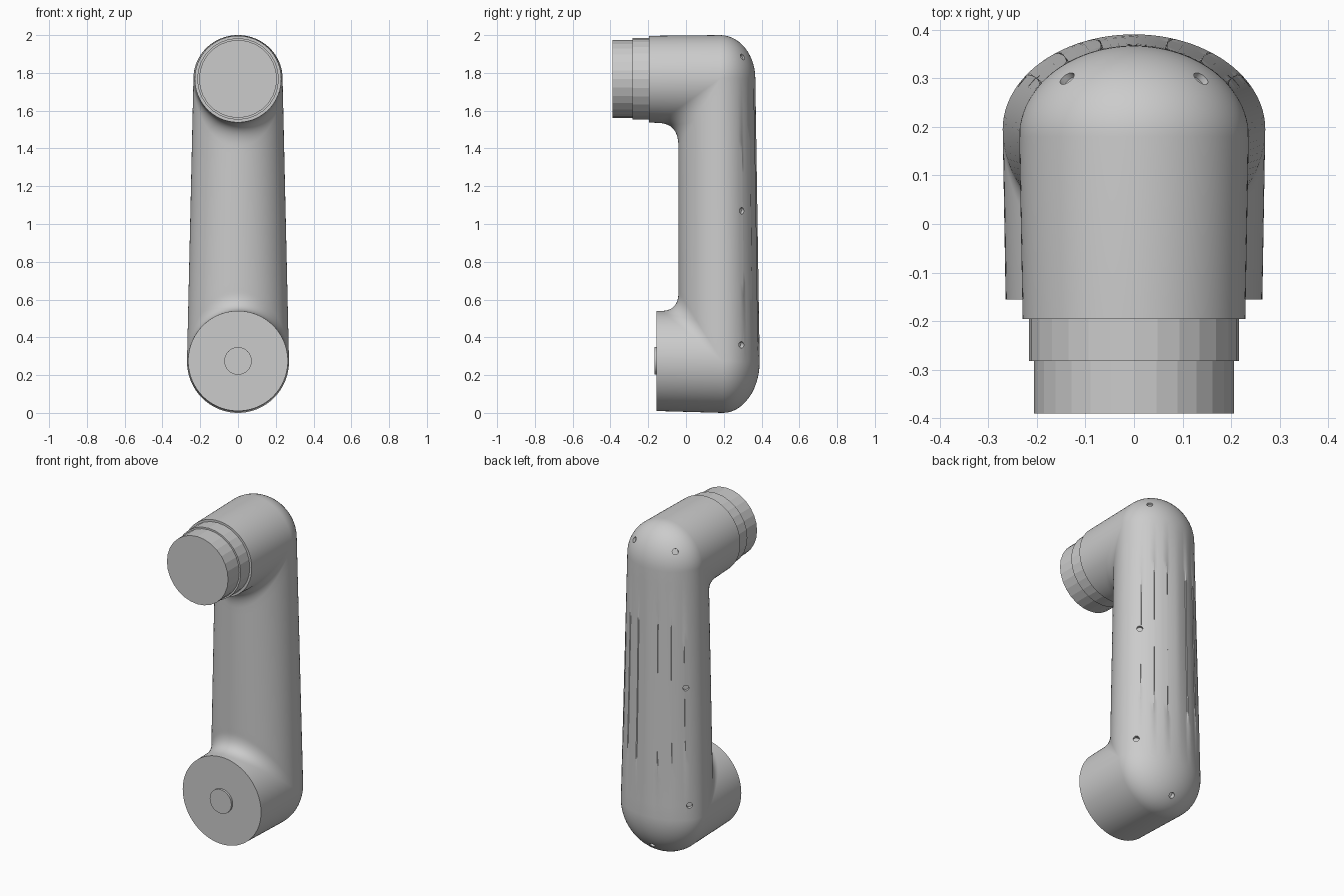
import bpy, bmesh
from math import sin, cos, pi, copysign
from mathutils import Vector

cube = bpy.data.objects.get("Cube")
if cube:
    bpy.data.objects.remove(cube)

HALF = 48      # segments in each half of a section
BEND = 14      # sections in each elbow
SHAFT = 18     # sections along the upright


def lerp(a, b, t):
    return a + (b - a) * t


def yz(y, z):
    return Vector((0, y, z))


def finish(name, bm, angle=30):
    """Turn a bmesh into a smooth object that keeps its hard edges."""
    bmesh.ops.recalc_face_normals(bm, faces=bm.faces)
    mesh = bpy.data.meshes.new(name)
    bm.to_mesh(mesh)
    bm.free()
    obj = bpy.data.objects.new(name, mesh)
    bpy.context.collection.objects.link(obj)
    shade(obj, angle)
    return obj


def shade(obj, angle):
    bpy.ops.object.select_all(action='DESELECT')
    obj.select_set(True)
    bpy.context.view_layer.objects.active = obj
    bpy.ops.object.shade_smooth_by_angle(angle=angle * pi / 180)


def add_cylinder(bm, centre, axis, radius, depth, segments):
    rot = Vector(axis).to_track_quat('Z', 'Y').to_matrix().to_4x4()
    rot.translation = centre
    bmesh.ops.create_cone(bm, cap_ends=True, segments=segments, radius1=radius,
                          radius2=radius, depth=depth, matrix=rot)


def disc(name, y0, y1, z, radius, segments, angle):
    bm = bmesh.new()
    add_cylinder(bm, yz((y0 + y1) / 2, z), (0, 1, 0), radius, y1 - y0, segments)
    return finish(name, bm, angle)


def section(centre, outer, inner, width, pleat=0):
    """Two half ellipses sharing a width, with optional pleats on the outer one."""
    pts = []
    for i in range(2 * HALF):
        t, scale = pi * i / HALF, 1
        off = i - HALF // 2
        j = abs(off)
        if pleat and j <= 15:
            shift = 0.8 * pleat if j and j % 5 == 0 else 0
            t = pi / 2 + copysign(j - shift, off) * pi / HALF
            scale = 1 - 0.025 * pleat * (j % 5) / 4
        arm = (outer - centre) if i <= HALF else (inner - centre)
        pts.append(centre + arm * abs(sin(t)) * scale + Vector((width * cos(t), 0, 0)))
    return pts


def elbow(centre, rise, back, start, corner, end, width):
    """Domed outside and filleted inside, from the horizontal arm to the upright."""
    rings = []
    for k in range(BEND + 1):
        t = k / BEND
        outer = centre + yz(back * sin(t * pi / 2), rise * cos(t * pi / 2))
        inner = lerp(lerp(start, corner, t), lerp(corner, end, t), t)
        rings.append((centre, outer, inner, width))
    return rings


# Arm housing: upper arm, upper elbow, upright, lower elbow, lower arm
top, low = yz(0.18, 1.77), yz(0.195, 0.272)
upper = elbow(top, 0.23, 0.187, yz(-0.15, 1.535), yz(-0.04, 1.535), yz(-0.04, 1.41), 0.236)
lower = elbow(low, -0.272, 0.195, yz(-0.13, 0.54), yz(-0.035, 0.54), yz(-0.04, 0.65), 0.27)[::-1]

rings = [section(yz(-0.195, 1.768), yz(-0.195, 1.996), yz(-0.195, 1.538), 0.229)]
rings += [section(*r) for r in upper]
for k in range(1, SHAFT):
    t = k / SHAFT
    ring = [lerp(a, b, t) for a, b in zip(upper[-1], lower[0])]
    rings.append(section(*ring, pleat=sin(pi * t) ** 0.5))
rings += [section(*r) for r in lower]
rings.append(section(yz(-0.155, 0.275), yz(-0.155, 0.01), yz(-0.155, 0.54), 0.264))

bm = bmesh.new()
loops = [[bm.verts.new(p) for p in ring] for ring in rings]
for a, b in zip(loops, loops[1:]):
    for i in range(2 * HALF):
        n = (i + 1) % (2 * HALF)
        bm.faces.new((a[i], a[n], b[n], b[i]))
bm.faces.new(loops[0])
bm.faces.new(loops[-1])
bmesh.ops.remove_doubles(bm, verts=bm.verts, dist=1e-5)
bmesh.ops.dissolve_degenerate(bm, dist=1e-5, edges=bm.edges)
housing = finish("arm_housing", bm)

# Screw holes: mirrored side pairs and one under the lower elbow
cut = bmesh.new()
for side in (1, -1):
    for x, y, z, lift in ((0.14, 0.302, 1.886, 0.5), (0.206, 0.295, 1.07, 0), (0.227, 0.29, 0.36, 0)):
        add_cylinder(cut, (side * x, y, z), (side * 0.65, 0.75, lift), 0.017, 0.035, 20)
add_cylinder(cut, (0, 0.325, 0.07), (0, 0.75, -0.65), 0.017, 0.06, 20)
cutter = finish("screw_hole_cutter", cut)
cutter.hide_render = True

mod = housing.modifiers.new("screw_holes", 'BOOLEAN')
mod.operation = 'DIFFERENCE'
mod.solver = 'EXACT'
mod.object = cutter
bpy.context.view_layer.objects.active = housing
bpy.ops.object.modifier_apply(modifier=mod.name)
bpy.data.objects.remove(cutter)
shade(housing, 30)

# Stepped coupling on the upper arm and button on the lower arm
disc("coupling_collar", -0.282, -0.19, 1.768, 0.216, 28, 10)
disc("coupling_end", -0.39, -0.28, 1.768, 0.206, 28, 10)
disc("joint_button", -0.168, -0.15, 0.275, 0.073, 32, 30)
